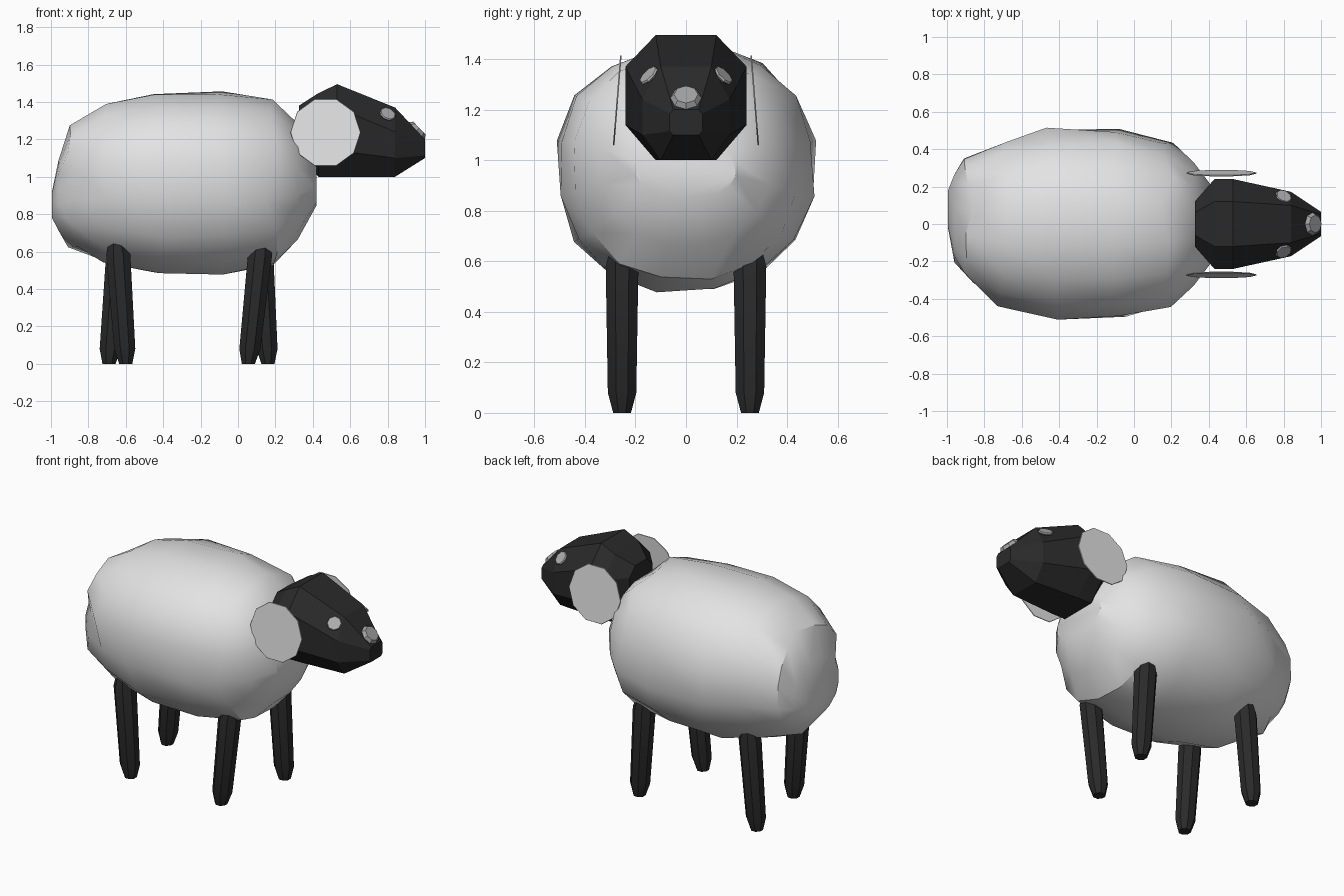
import bpy, bmesh, math, random
from mathutils import Vector

random.seed(4)
if "Cube" in bpy.data.objects:
    bpy.data.objects.remove(bpy.data.objects["Cube"], do_unlink=True)


def material(name, v):
    m = bpy.data.materials.new(name)
    m.use_nodes = True
    m.diffuse_color = (v, v, v, 1)
    bsdf = m.node_tree.nodes["Principled BSDF"]
    bsdf.inputs["Base Color"].default_value = (v, v, v, 1)
    bsdf.inputs["Roughness"].default_value = 0.8
    return m


WOOL = material("wool white", 0.77)
BLACK = material("face black", 0.023)
EYE = material("eye grey", 0.42)
NOSE = material("nose grey", 0.36)


def finish(name, bm, mat, smooth_angle=None):
    bmesh.ops.recalc_face_normals(bm, faces=bm.faces)
    me = bpy.data.meshes.new(name)
    bm.to_mesh(me)
    bm.free()
    me.materials.append(mat)
    ob = bpy.data.objects.new(name, me)
    bpy.context.collection.objects.link(ob)
    if smooth_angle:
        bpy.ops.object.select_all(action='DESELECT')
        ob.select_set(True)
        bpy.context.view_layer.objects.active = ob
        bpy.ops.object.shade_smooth_by_angle(angle=math.radians(smooth_angle))


def loft(name, rings, mat, smooth_angle=None):
    """Skin a list of equal-length point rings and cap both ends."""
    bm = bmesh.new()
    loops = [[bm.verts.new(p) for p in ring] for ring in rings]
    n = len(loops[0])
    for a, b in zip(loops, loops[1:]):
        for i in range(n):
            j = (i + 1) % n
            bm.faces.new((a[i], a[j], b[j], b[i]))
    bm.faces.new(loops[0])
    bm.faces.new(loops[-1])
    finish(name, bm, mat, smooth_angle)


def spow(v, e):
    return math.copysign(abs(v) ** e, v)


# Woolly body: x, centre y, half width, centre z, half height
body = [(-0.995, 0.08, 0.10, 0.85, 0.07), (-0.96, 0.03, 0.24, 0.90, 0.19),
        (-0.88, 0.02, 0.34, 0.95, 0.33), (-0.70, 0.00, 0.445, 0.97, 0.43),
        (-0.44, 0.00, 0.52, 0.967, 0.493), (-0.08, 0.00, 0.515, 0.967, 0.493),
        (0.18, 0.00, 0.45, 0.97, 0.447), (0.32, 0.00, 0.335, 0.975, 0.315),
        (0.42, 0.00, 0.20, 0.965, 0.12)]
SIDES = 16
rings = []
for k, (x, cy, ry, cz, rz) in enumerate(body):
    ring = []
    inner = 1 < k < len(body) - 2
    for i in range(SIDES):
        a = 2 * math.pi * (i + 0.5) / SIDES
        lump = 1 + (random.uniform(-0.03, 0.012) if inner else 0)
        dx = random.uniform(-0.035, 0.035) if inner else 0
        ring.append((x + dx, cy + ry * lump * spow(math.cos(a), 0.92),
                     cz + rz * lump * spow(math.sin(a), 0.92)))
    rings.append(ring)
loft("wool_body", rings, WOOL, 35)


# Head: chamfered rings from the nape to the muzzle
def octagon(x, half_w, flat_w, z0, z1, low_cut, high_cut):
    right = [(x, flat_w, z0), (x, half_w, z0 + low_cut),
             (x, half_w, z1 - high_cut), (x, flat_w, z1)]
    return right + [(px, -py, pz) for px, py, pz in reversed(right)]


loft("head", [octagon(0.325, 0.12, 0.06, 1.12, 1.38, 0.06, 0.06),
              octagon(0.43, 0.24, 0.12, 1.0, 1.447, 0.14, 0.12),
              octagon(0.53, 0.24, 0.12, 1.0, 1.495, 0.14, 0.125),
              octagon(0.84, 0.172, 0.10, 1.0, 1.37, 0.10, 0.13),
              octagon(1.0, 0.065, 0.05, 1.10, 1.20, 0.015, 0.015)], BLACK)


# Low-poly disc facing along a normal; rim is the face size over the edge size
def disc(name, centre, normal, radius, thick, sides, mat, rim):
    rot = Vector(normal).to_track_quat('Z', 'Y').to_matrix()
    rings = []
    for r, h in ((rim, -0.5), (1, 0), (rim, 0.5)):
        rings.append([Vector(centre) + rot @ Vector((
            radius * r * math.cos(2 * math.pi * i / sides),
            radius * r * math.sin(2 * math.pi * i / sides), thick * h))
            for i in range(sides)])
    loft(name, rings, mat)


for side, s in (("left", 1), ("right", -1)):
    disc(side + "_ear", (0.468, 0.272 * s, 1.237), (0, s, 0.08),
         0.188, 0.006, 10, WOOL, 0.99)
    disc(side + "_eye", (0.80, 0.147 * s, 1.335), (0.36, 0.66 * s, 0.66),
         0.046, 0.014, 8, EYE, 0.9)

# Nose sits on the slope above the muzzle
disc("nose", (0.952, 0, 1.243), (0.72, 0, 0.69), 0.066, 0.05, 8, NOSE, 0.72)


# Legs: tapered octagonal posts, each leaning a little
def leg(name, bottom_x, top_x, y):
    rings = []
    for z, r in ((0.003, 0.038), (0.08, 0.061), (0.58, 0.070), (0.65, 0.05)):
        cx = bottom_x + (top_x - bottom_x) * z / 0.65
        rings.append([(cx + r * math.cos(math.pi * (i + 0.5) / 4),
                       y + r * math.sin(math.pi * (i + 0.5) / 4), z)
                      for i in range(8)])
    rings[0] = [(px, py, 0) for px, py, _ in rings[0]]
    loft(name, rings, BLACK, 20)


leg("front_right_leg", 0.055, 0.125, -0.253)
leg("front_left_leg", 0.160, 0.12, 0.253)
leg("back_right_leg", -0.600, -0.645, -0.253)
leg("back_left_leg", -0.690, -0.635, 0.253)
